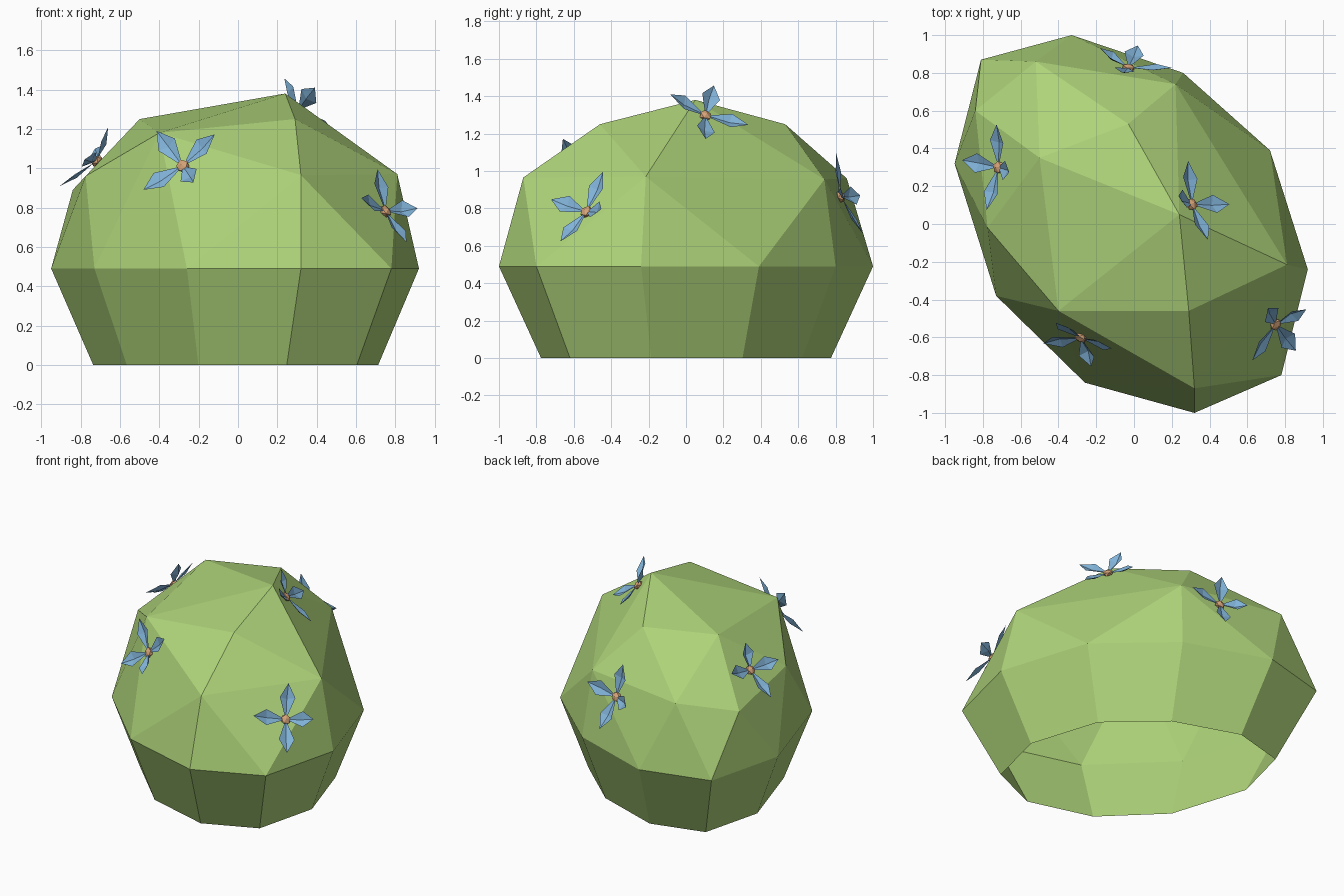
import bpy, bmesh, math
from mathutils import Vector, Matrix
from mathutils.bvhtree import BVHTree

if "Cube" in bpy.data.objects:
    bpy.data.objects.remove(bpy.data.objects["Cube"])


def material(name, rgb):
    m = bpy.data.materials.new(name)
    m.diffuse_color = (*rgb, 1)
    m.use_nodes = True
    m.node_tree.nodes["Principled BSDF"].inputs["Base Color"].default_value = m.diffuse_color
    return m


GREEN = material("leaf green", (0.42, 0.65, 0.19))
BLUE = material("petal blue", (0.22, 0.45, 0.69))
TAN = material("flower centre tan", (0.68, 0.37, 0.19))


def add_object(name, bm, mats):
    me = bpy.data.meshes.new(name)
    bm.to_mesh(me)
    for m in mats:
        me.materials.append(m)
    ob = bpy.data.objects.new(name, me)
    bpy.context.collection.objects.link(ob)
    return ob


# bush: faceted convex dome on a tapered ten-sided skirt, open underneath
rim = [(-.33, 1.0), (.26, .80), (.72, .39), (.92, -.24), (.78, -.80),
       (.32, -1.0), (-.26, -.84), (-.73, -.38), (-.95, .32), (-.81, .87)]
crown = [(.32, -.87, .965), (.81, -.215, .97), (.22, .74, .955), (-.52, .86, .96),
         (-.775, -.02, .96), (-.84, .60, .89),
         (.29, -.46, 1.25), (-.40, -.46, 1.18), (-.50, .35, 1.25), (-.03, .53, 1.25),
         (.24, .05, 1.38)]
points = [(x * .775, y * .775, 0) for x, y in rim] + [(x, y, .49) for x, y in rim] + crown
bush = bmesh.new()
for p in points:
    bush.verts.new(p)
bmesh.ops.convex_hull(bush, input=bush.verts[:])
bmesh.ops.recalc_face_normals(bush, faces=bush.faces[:])
bottom = [f for f in bush.faces if all(v.co.z < .01 for v in f.verts)]
bmesh.ops.delete(bush, geom=bottom, context='FACES_ONLY')
tree = BVHTree.FromBMesh(bush)
add_object("bush", bush, [GREEN])


# flower: four folded, cupped petals around a small faceted centre
def flower(name, loc, axis, heading):
    co, n, _, _ = tree.find_nearest(Vector(loc))
    u = Vector(heading)                       # first petal, as seen along the axis
    u[axis] = 0
    u[axis] = -u.dot(n) / n[axis]
    u.normalize()
    v = n.cross(u)
    frame = Matrix((u, v, n)).transposed().to_4x4()
    frame.translation = co + n * .012
    bm = bmesh.new()
    for i in range(4):
        length, lift = (.165, .075) if i == 3 else (.23, .05)
        turn = Matrix.Rotation(i * math.tau / 4, 4, 'Z')

        def vert(r, w, h):
            return bm.verts.new(turn @ Vector((r * length, w, h * lift)))
        base, tip = vert(.1, 0, .1), vert(1, 0, 1)
        mid = vert(.58, 0, .3)
        for s in (1, -1):
            inner, outer = vert(.14, s * .012, .15), vert(.6, s * .052, .7)
            quads = [[base, mid, outer, inner], [mid, tip, outer]]
            for q in quads:
                bm.faces.new(q if s == 1 else q[::-1])
    before = set(bm.faces)
    bmesh.ops.create_icosphere(bm, subdivisions=1, radius=.036,
                               matrix=Matrix.Diagonal((1, 1, .6, 1)))
    for f in bm.faces:
        f.material_index = 0 if f in before else 1
    bm.transform(frame)
    add_object(name, bm, [BLUE, TAN])


flower("front_flower", (-.28, -.60, 1.01), 1, (.18, 0, .14))
flower("right_flower", (.76, -.54, .79), 0, (0, .11, .18))
flower("top_flower", (.30, .10, 1.29), 2, (.04, -.16, 0))
flower("left_flower", (-.71, .30, 1.03), 2, (.025, .215, 0))
flower("back_flower", (-.03, .83, .865), 1, (-.04, 0, .2))
